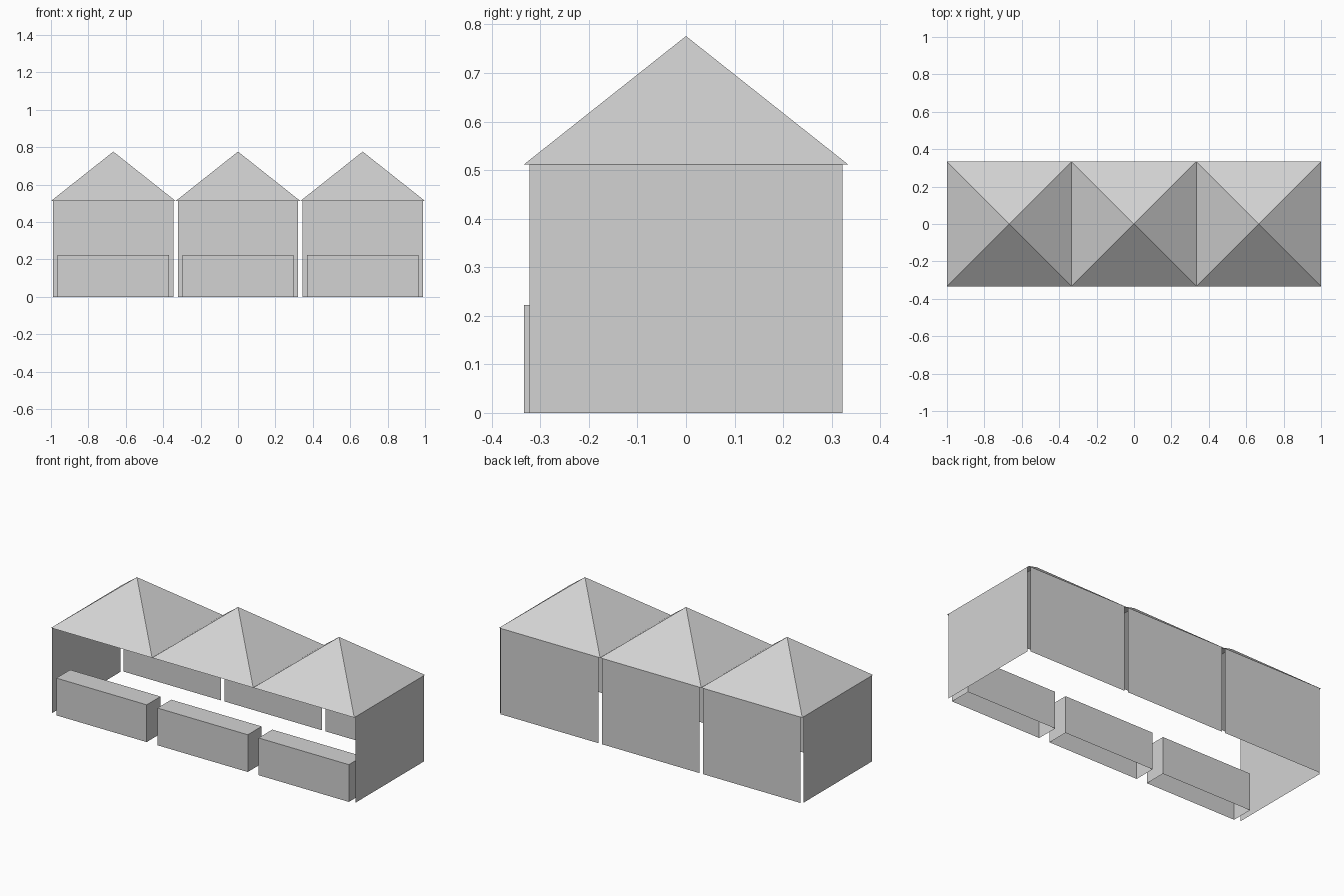
import bpy
import bmesh

if "Cube" in bpy.data.objects:
    bpy.data.objects.remove(bpy.data.objects["Cube"])

CELL = 2 / 3          # width of one stall
H = CELL / 2
EAVE, APEX = 0.512, 0.776
WALL_HALF = 0.322     # panels stop just short of the roof corners
COUNTER_HALF, COUNTER_H, COUNTER_D = 0.298, 0.222, 0.13

canvas = bpy.data.materials.new("light_grey")
canvas.diffuse_color = (0.65, 0.65, 0.65, 1)
canvas.use_nodes = True
canvas.node_tree.nodes["Principled BSDF"].inputs["Base Color"].default_value = canvas.diffuse_color


def add_part(name, bm, location):
    mesh = bpy.data.meshes.new(name)
    bm.to_mesh(mesh)
    bm.free()
    mesh.materials.append(canvas)
    ob = bpy.data.objects.new(name, mesh)
    ob.location = location
    bpy.context.collection.objects.link(ob)
    return ob


def add_panel(name, corners, location):
    bm = bmesh.new()
    bm.faces.new([bm.verts.new(c) for c in corners])
    return add_part(name, bm, location)


def add_roof(x):
    # four-sided open pyramid
    bm = bmesh.new()
    base = [bm.verts.new((sx * H, sy * H, 0))
            for sx, sy in ((-1, -1), (1, -1), (1, 1), (-1, 1))]
    tip = bm.verts.new((0, 0, APEX - EAVE))
    for i in range(4):
        bm.faces.new((base[i], base[(i + 1) % 4], tip))
    add_part("roof", bm, (x, 0, EAVE))


def add_counter(x):
    # box with an open underside
    bm = bmesh.new()
    bmesh.ops.create_cube(bm, size=1)
    bmesh.ops.scale(bm, verts=bm.verts,
                    vec=(2 * COUNTER_HALF, COUNTER_D, COUNTER_H))
    bottom = [f for f in bm.faces if f.normal.z < -0.5]
    bmesh.ops.delete(bm, geom=bottom, context='FACES_ONLY')
    add_part("counter", bm, (x, -H + COUNTER_D / 2, COUNTER_H / 2))


# three stalls in a row
for x in (-CELL, 0, CELL):
    add_roof(x)
    add_counter(x)
    w = WALL_HALF
    add_panel("back_wall",
              [(w, 0, 0), (-w, 0, 0), (-w, 0, EAVE), (w, 0, EAVE)], (x, H, 0))

# end walls
for s in (-1, 1):
    w = WALL_HALF * s
    add_panel("side_wall",
              [(0, -w, 0), (0, w, 0), (0, w, EAVE), (0, -w, EAVE)], (s, 0, 0))
